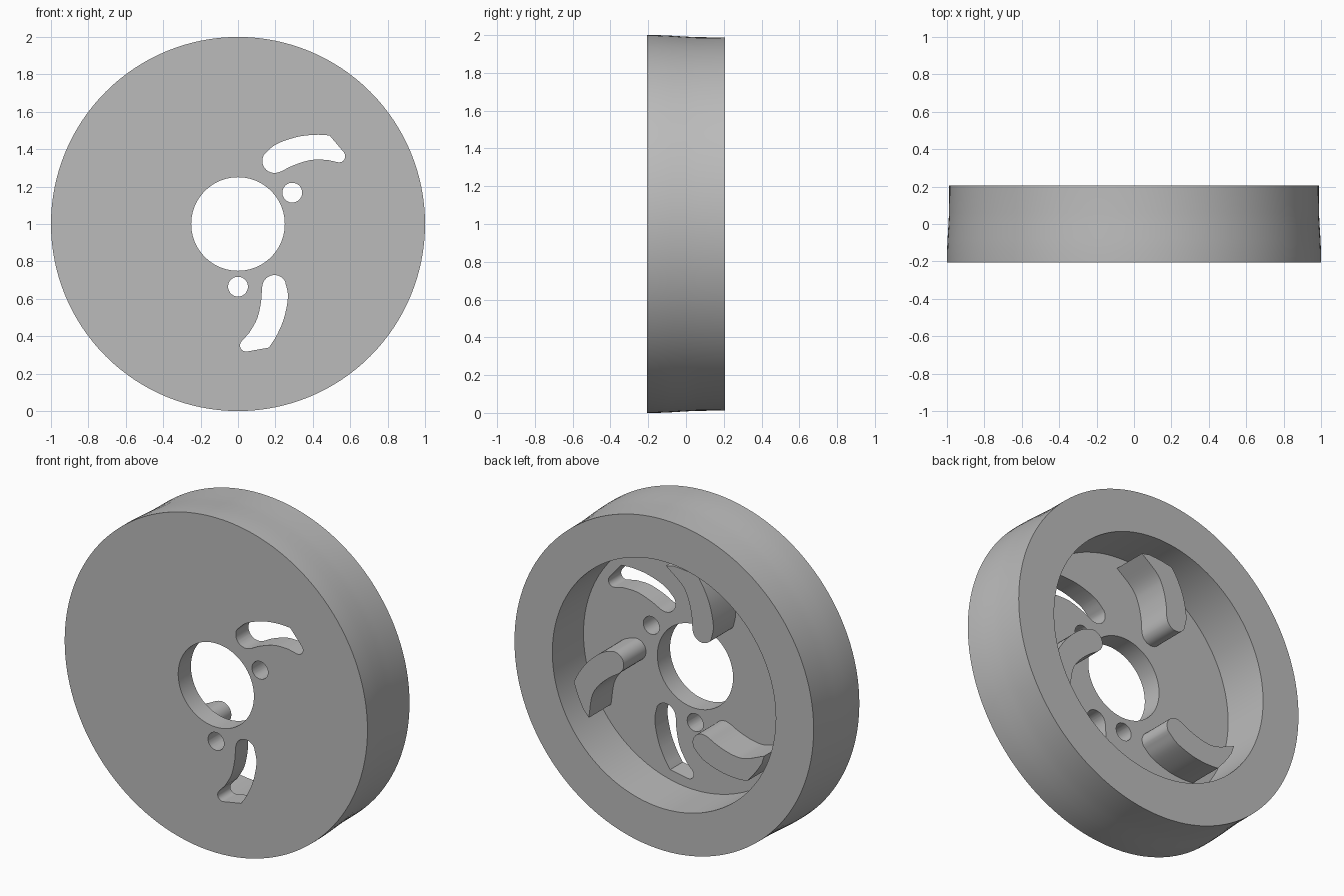
import bpy, bmesh
from math import sin, cos, pi, radians
from mathutils import Vector, Matrix

cube = bpy.data.objects.get("Cube")
if cube:
    bpy.data.objects.remove(cube)

FRONT, BACK, FLOOR, FIN_TOP = -0.207, 0.207, -0.087, 0.123
HUB = Vector((0, 0, 1))

grey = bpy.data.materials.new("plain grey")
grey.use_nodes = True
colour = (0.5, 0.5, 0.5, 1)
grey.diffuse_color = colour
grey.node_tree.nodes["Principled BSDF"].inputs["Base Color"].default_value = colour


def add_object(name, bm):
    bmesh.ops.recalc_face_normals(bm, faces=bm.faces)
    mesh = bpy.data.meshes.new(name)
    bm.to_mesh(mesh)
    bm.free()
    obj = bpy.data.objects.new(name, mesh)
    bpy.context.collection.objects.link(obj)
    mesh.materials.append(grey)
    return obj


def smooth_by_angle(obj):
    bpy.ops.object.select_all(action='DESELECT')
    obj.select_set(True)
    bpy.context.view_layer.objects.active = obj
    bpy.ops.object.shade_smooth_by_angle(angle=radians(30))


def arc(cx, cz, r, start, end, steps):
    angles = [radians(start + (end - start) * i / steps) for i in range(steps + 1)]
    return [(cx + r * cos(a), cz + r * sin(a)) for a in angles]


def curve(points, steps=5):
    """Smooth curve through the points."""
    p = [Vector(q) for q in points]
    p = [2 * p[0] - p[1]] + p + [2 * p[-1] - p[-2]]
    out = []
    for a, b, c, d in zip(p, p[1:], p[2:], p[3:]):
        for i in range(steps):
            t = i / steps
            out.append(0.5 * (2 * b + (c - a) * t + (2 * a - 5 * b + 4 * c - d) * t * t
                              + (3 * b - a - 3 * c + d) * t ** 3))
    return out + [p[-2]]


def prism(name, outline, y0, y1, turn=0):
    """Extrude an outline along y, turned about the hub axis."""
    bm = bmesh.new()
    face = bm.faces.new([bm.verts.new((x, y0, z)) for x, z in outline])
    side = bmesh.ops.extrude_face_region(bm, geom=[face])
    top = [v for v in side["geom"] if isinstance(v, bmesh.types.BMVert)]
    bmesh.ops.translate(bm, verts=top, vec=(0, y1 - y0, 0))
    bm.transform(Matrix.Translation(HUB) @ Matrix.Rotation(-radians(turn), 4, 'Y'))
    return add_object(name, bm)


# Wheel body: a dished section spun about the hub axis
section = [(0.25, FRONT), (1.0, FRONT), (1.0, -0.15), (0.997, -0.08), (0.992, 0.0),
           (0.989, 0.06), (0.988, BACK), (0.738, BACK), (0.738, FLOOR), (0.25, FLOOR)]
bm = bmesh.new()
ring = [bm.verts.new((r, y, 0)) for r, y in section]
edges = [bm.edges.new((a, b)) for a, b in zip(ring, ring[1:] + ring[:1])]
bmesh.ops.spin(bm, geom=ring + edges, cent=(0, 0, 0), axis=(0, 1, 0),
               angle=2 * pi, steps=128, use_duplicate=False)
bmesh.ops.remove_doubles(bm, verts=bm.verts, dist=0.0001)
bm.transform(Matrix.Translation(HUB))
body = add_object("wheel_body", bm)

# Blade outlines shared by the slots and the fins
outer_edge = curve([(0.39, 0.065), (0.47, 0.037), (0.56, -0.04), (0.62, -0.12), (0.655, -0.187)])
inner_edge = [(0.535, -0.24), (0.49, -0.165), (0.42, -0.1), (0.36, -0.06)]
hub_end = arc(0.39, 0, 0.065, 243, 90, 12)[1:-1]
slot_tip = arc(0.584, -0.287, 0.033, -20, -165, 8)
slot = outer_edge + slot_tip + curve(inner_edge) + hub_end
fin = outer_edge + arc(0, 0, 0.68, -18, -33.5, 4)[1:-1] + curve([(0.556, -0.375)] + inner_edge) + hub_end

# Cut three slots and three bolt holes through the plate
cutters = []
for k in range(3):
    cutters.append(prism("slot_cutter", slot, FRONT - 0.1, FLOOR + 0.1, 60 + 120 * k))
    bolt = arc(0.335, 0, 0.053, 0, 360, 32)[:-1]
    cutters.append(prism("bolt_cutter", bolt, FRONT - 0.1, FLOOR + 0.1, 30 + 120 * k))
bpy.context.view_layer.objects.active = body
for cutter in cutters:
    cutter.hide_render = True
    mod = body.modifiers.new("cut", 'BOOLEAN')
    mod.operation, mod.solver, mod.object = 'DIFFERENCE', 'EXACT', cutter
    bpy.ops.object.modifier_apply(modifier=mod.name)
for cutter in cutters:
    bpy.data.objects.remove(cutter)
smooth_by_angle(body)

# Three curved fins standing on the floor of the dish
for k in range(3):
    smooth_by_angle(prism(f"fin_{k + 1}", fin, FLOOR - 0.01, FIN_TOP, 120 * k))
